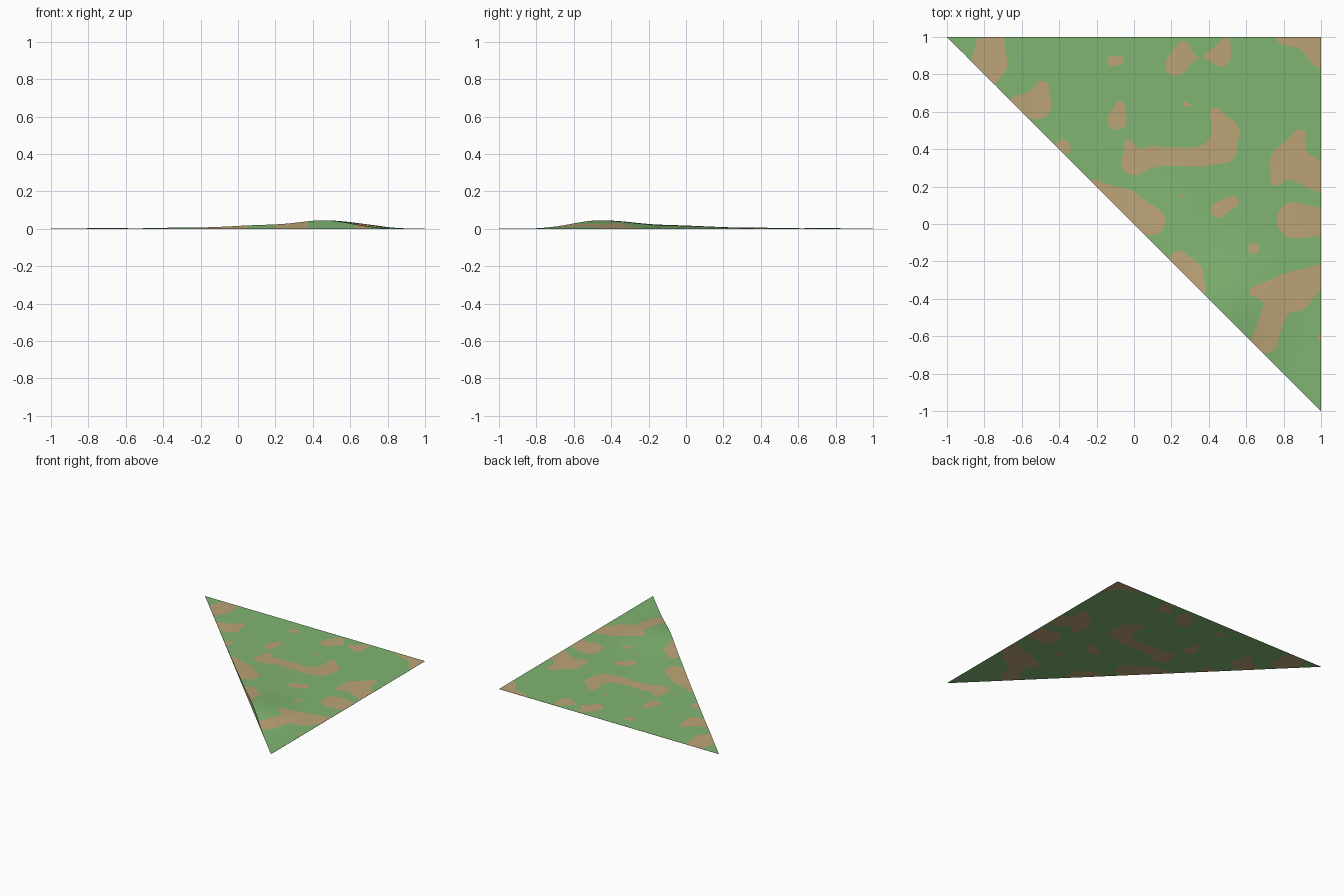
import bpy, bmesh, math

if "Cube" in bpy.data.objects:
    bpy.data.objects.remove(bpy.data.objects["Cube"])

N = 110                      # grid steps along a straight edge
H = 2.0 / N

# Earth patches: each is a chain of (x, y, radius) blobs
EDGE_PATCHES = [
    [(-.765, 1.0, .075), (-.775, .86, .092), (-.80, .79, .07)],
    [(-.49, .73, .04), (-.52, .64, .075), (-.62, .64, .05)],
    [(-.38, .41, .045)],
    [(-.21, .21, .03), (-.05, .10, .085), (.09, .015, .08)],
    [(.24, -.19, .05), (.30, -.26, .065), (.36, -.35, .03)],
    [(1.0, -.27, .06), (.85, -.36, .105), (.64, -.36, .03)],
    [(.78, -.40, .09), (.74, -.50, .06), (.70, -.62, .075)],
    [(.86, .02, .10), (.98, .01, .08)],
    [(.885, .47, .04), (.83, .34, .09), (.99, .25, .08)],
    [(.79, .33, .06), (.765, .24, .04)],
    [(.80, 1.0, .045), (.93, .99, .06), (1.0, .90, .07)],
    [(1.0, -.61, .025)],
]
INNER_PATCHES = [
    [(-.12, .87, .03), (-.08, .875, .03)],
    [(.265, .94, .04), (.225, .85, .062)],
    [(.26, .89, .06), (.335, .89, .012)],
    [(.49, .97, .03), (.46, .90, .055), (.38, .895, .015)],
    [(-.075, .63, .032), (-.09, .555, .055)],
    [(.27, .645, .017), (.30, .63, .012)],
    [(-.03, .43, .025), (.00, .33, .065), (.10, .36, .052), (.36, .36, .052),
     (.47, .40, .075), (.49, .49, .07), (.435, .59, .035)],
    [(.53, .12, .035), (.45, .075, .045)],
    [(.255, .15, .015)],
    [(.64, -.13, .034)],
]


def capsule(x, y, a, b):
    """Signed distance to a tapered capsule."""
    dx, dy = b[0] - a[0], b[1] - a[1]
    l2 = dx * dx + dy * dy
    t = 0 if l2 == 0 else max(0, min(1, ((x - a[0]) * dx + (y - a[1]) * dy) / l2))
    return math.hypot(x - a[0] - t * dx, y - a[1] - t * dy) - a[2] - t * (b[2] - a[2])


SEGMENTS = [(a, b) for p in EDGE_PATCHES + INNER_PATCHES
            for a, b in (zip(p, p[1:]) if len(p) > 1 else [(p[0], p[0])])]


def earth(x, y):
    """Negative inside an earth patch; neighbouring blobs melt together."""
    k = 90
    return -math.log(sum(math.exp(-k * capsule(x, y, a, b)) for a, b in SEGMENTS)) / k + .003


def bump(x, y, cx, cy, s):
    return math.exp(-((x - cx) ** 2 + (y - cy) ** 2) / (2 * s * s))


def height(x, y):
    """Low hill on the long edge, flattening towards the straight edges."""
    z = .042 * bump(x, y, .47, -.47, .2) + .018 * bump(x, y, .12, -.12, .25)
    z += .005 * bump(x, y, -.3, .35, .2) + .004 * bump(x, y, -.73, .75, .12)
    fade = min(1, (1 - x) / .25) * min(1, (1 - y) / .25)
    return .001 + z * max(0, fade)


# Flat triangular sheet
bm = bmesh.new()
v = {(i, j): bm.verts.new((-1 + i * H, 1 - j * H, 0))
     for i in range(N + 1) for j in range(i + 1)}
for i in range(N):
    for j in range(i + 1):
        bm.faces.new((v[i, j], v[i + 1, j + 1], v[i + 1, j]))
        if j < i:
            bm.faces.new((v[i, j], v[i, j + 1], v[i + 1, j + 1]))

# Cut the sheet along the patch outlines
field = {p: earth(p.co.x, p.co.y) for p in bm.verts}
cuts = []
for e in list(bm.edges):
    a, b = e.verts
    fa, fb = field[a], field[b]
    if fa * fb < 0:
        t = min(.98, max(.02, fa / (fa - fb)))
        cuts.append(bmesh.utils.edge_split(e, a, t)[1])
bmesh.ops.connect_verts(bm, verts=cuts)
for f in bm.faces:
    inside = sum(field.get(p, 0) for p in f.verts) < 0
    f.material_index = 1 if inside else 0

# Raise a copy into the hill, with skirt walls down to the flat base
res = bmesh.ops.extrude_face_region(bm, geom=list(bm.faces), use_keep_orig=True)
for p in [g for g in res["geom"] if isinstance(g, bmesh.types.BMVert)]:
    p.co.z = height(p.co.x, p.co.y)
bm.normal_update()
for f in bm.faces:
    if abs(f.normal.z) < .3:
        c = f.calc_center_median()
        f.material_index = 1 if earth(c.x, c.y) < 0 else 0
bmesh.ops.recalc_face_normals(bm, faces=bm.faces)

mesh = bpy.data.meshes.new("grass_terrain")
bm.to_mesh(mesh)
bm.free()
for name, col in (("grass green", (.22, .46, .17, 1)), ("earth tan", (.50, .37, .18, 1))):
    m = bpy.data.materials.new(name)
    m.diffuse_color = col
    m.use_nodes = True
    m.node_tree.nodes["Principled BSDF"].inputs["Base Color"].default_value = m.diffuse_color
    mesh.materials.append(m)
ob = bpy.data.objects.new("grass_terrain", mesh)
bpy.context.collection.objects.link(ob)
bpy.context.view_layer.objects.active = ob
ob.select_set(True)
bpy.ops.object.shade_smooth_by_angle(angle=math.radians(30))
